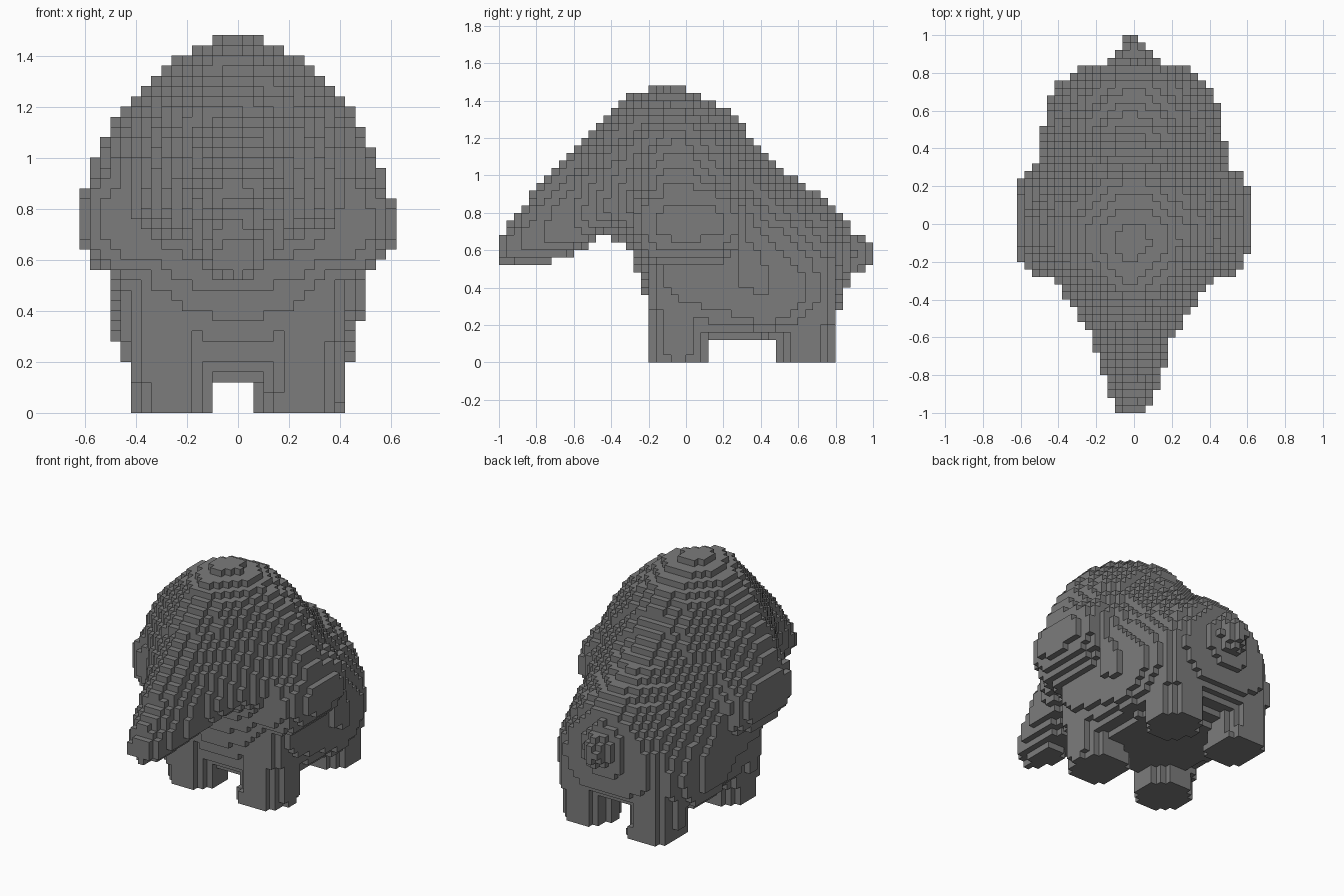
import bpy
import bmesh
from mathutils import Vector

if "Cube" in bpy.data.objects:
    bpy.data.objects.remove(bpy.data.objects["Cube"], do_unlink=True)

VOXEL = 0.04
SIZE = (31, 50, 37)
MIDLINE = Vector((-0.008, 0, 0))

grey = bpy.data.materials.new("grey hide")
grey.use_nodes = True
grey.diffuse_color = (0.2, 0.2, 0.2, 1)
grey.node_tree.nodes["Principled BSDF"].inputs["Base Color"].default_value = (0.2, 0.2, 0.2, 1)

# Sections from trunk tip to tail tip: y, top, bottom,
# upper half width, lower half width, height of widest point, squareness below it
SECTIONS = [
    (-1, .67, .54, .08, .08, .6, 2), (-.8, .94, .51, .16, .16, .68, 2),
    (-.6, 1.13, .57, .21, .21, .78, 2), (-.45, 1.29, .67, .31, .31, .83, 2),
    (-.32, 1.42, .64, .4, .4, .82, 2), (-.21, 1.46, .34, .52, .44, .8, 2),
    (-.1, 1.48, .14, .6, .48, .77, 3), (0, 1.465, .12, .62, .48, .75, 4),
    (.2, 1.37, .12, .56, .48, .68, 4), (.3, 1.27, .12, .51, .49, .55, 4),
    (.44, 1.09, .12, .49, .49, .47, 4), (.6, .97, .13, .46, .46, .42, 3.5),
    (.74, .89, .2, .4, .4, .42, 3), (.83, .81, .28, .28, .28, .5, 2.5),
    (.87, .72, .44, .11, .11, .58, 2), (1, .62, .54, .03, .03, .58, 2),
]


def section_at(y):
    for a, b in zip(SECTIONS, SECTIONS[1:]):
        if a[0] <= y <= b[0]:
            t = (y - a[0]) / (b[0] - a[0])
            return [p + (q - p) * t for p, q in zip(a[1:], b[1:])]


def in_body(p):
    top, bottom, upper, lower, middle, squareness = section_at(p.y)
    if p.z > middle:
        half_width, reach, power = upper, top - middle, 1.7
    else:
        half_width, reach, power = lower, middle - bottom, squareness
    return (abs(p.x) / half_width) ** power + (abs(p.z - middle) / reach) ** power <= 1


def in_trunk(p):
    return p.y < -0.46 and in_body(p)


def in_tail(p):
    return p.y > 0.84 and in_body(p)


def in_ear(p):
    # Rounded flap with fairly square front and rear edges
    return ((p.x - 0.4) / 0.225) ** 2 + ((p.y - 0.015) / 0.31) ** 4 + ((p.z - 0.75) / 0.24) ** 2 <= 1


def in_leg(p, x, y, radius, lean):
    # Upright column, leaning outward towards the top
    across = (p.x - x - lean * p.z) / radius
    return p.z < 0.5 and across ** 2 + ((p.y - y) / 0.168) ** 2 <= 1


def mirrored(name, test):
    return [("left_" + name, lambda p: p.x > 0 and test(p)),
            ("right_" + name, lambda p: p.x < 0 and test(Vector((-p.x, p.y, p.z))))]


PARTS = [("trunk", in_trunk), ("tail", in_tail), ("body", in_body)]
PARTS += mirrored("ear", in_ear)
PARTS += mirrored("front_leg", lambda p: in_leg(p, 0.25, -0.04, 0.163, 0.1))
PARTS += mirrored("hind_leg", lambda p: in_leg(p, 0.235, 0.64, 0.155, 0.04))


def corner(cell):
    return Vector([(c - n / 2 * (axis < 2)) * VOXEL for axis, (c, n) in enumerate(zip(cell, SIZE))])


# Give every filled cell to the first part containing its centre
cells = {}
for i in range(SIZE[0]):
    for j in range(SIZE[1]):
        for k in range(SIZE[2]):
            centre = corner((i, j, k)) + Vector((VOXEL, VOXEL, VOXEL)) / 2 - MIDLINE
            for name, test in PARTS:
                if test(centre):
                    cells[i, j, k] = name
                    break


def build(part):
    bm = bmesh.new()
    verts = {}

    def vert(cell):
        if cell not in verts:
            verts[cell] = bm.verts.new(corner(cell))
        return verts[cell]

    for cell, name in cells.items():
        if name != part:
            continue
        for axis in range(3):
            for side in (0, 1):
                step = list(cell)
                step[axis] += 2 * side - 1
                if tuple(step) in cells:
                    continue
                # One square on each exposed side of the block
                ring = []
                for u, v in ((0, 0), (1, 0), (1, 1), (0, 1)):
                    c = list(cell)
                    c[axis] += side
                    c[(axis + 1) % 3] += u
                    c[(axis + 2) % 3] += v
                    ring.append(vert(tuple(c)))
                bm.faces.new(ring if side else ring[::-1])
    mesh = bpy.data.meshes.new(part)
    bm.to_mesh(mesh)
    bm.free()
    mesh.materials.append(grey)
    bpy.context.collection.objects.link(bpy.data.objects.new(part, mesh))


for name, test in PARTS:
    build(name)
